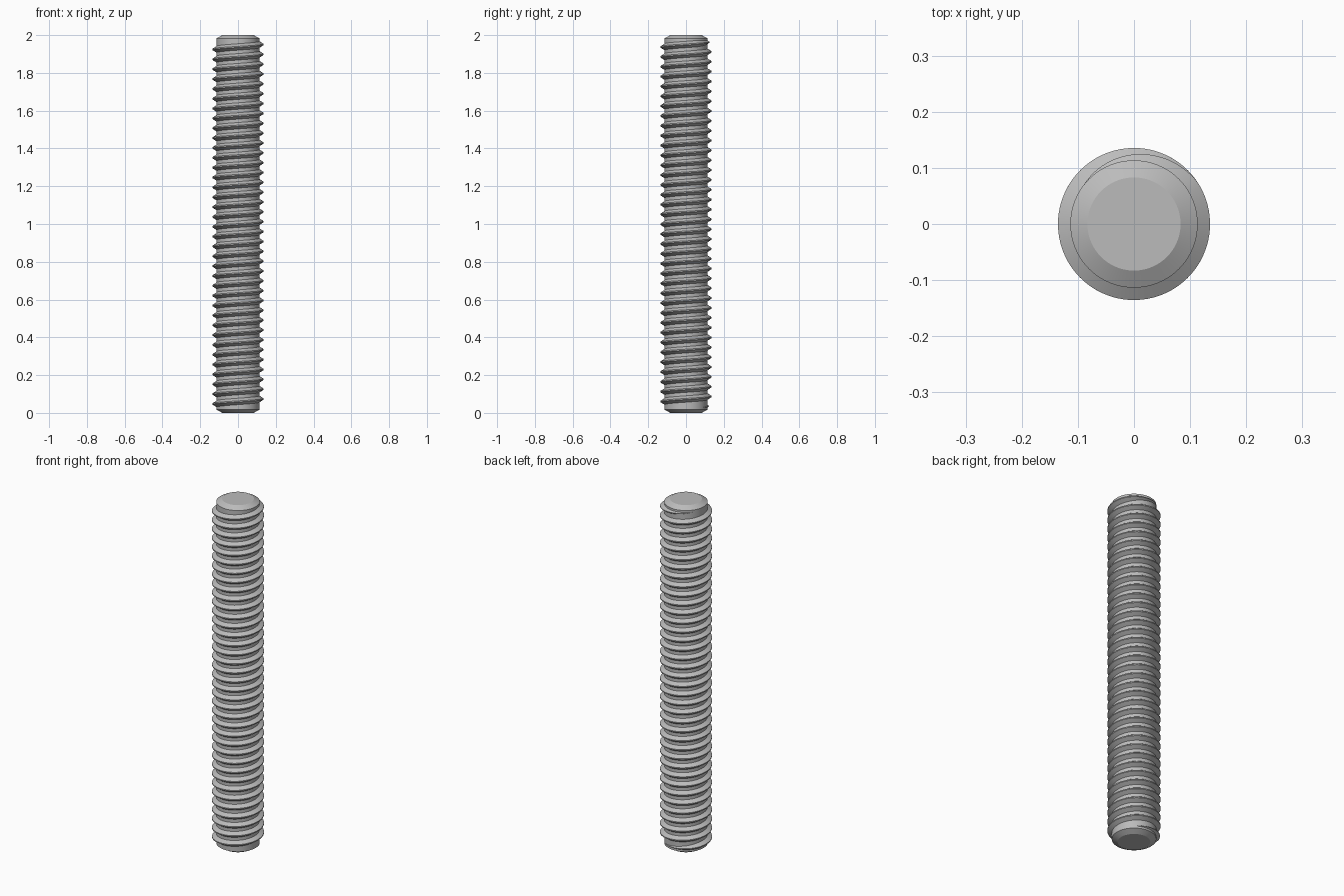
import bpy, bmesh
from math import cos, sin, radians, tau

CORE_R, CREST_R, END_R = 0.1135, 0.1355, 0.083
HEIGHT, CHAMFER = 2.0, 0.017
SEGMENTS = 96

cube = bpy.data.objects.get("Cube")
if cube:
    bpy.data.objects.remove(cube, do_unlink=True)

steel = bpy.data.materials.new("grey steel")
steel.use_nodes = True
colour = (0.5, 0.5, 0.5, 1)
steel.diffuse_color = colour
steel.node_tree.nodes["Principled BSDF"].inputs["Base Color"].default_value = colour


def finish(bm, name):
    """Turn a bmesh into a smooth shaded object with sharp edges kept."""
    bmesh.ops.recalc_face_normals(bm, faces=bm.faces)
    mesh = bpy.data.meshes.new(name)
    bm.to_mesh(mesh)
    bm.free()
    mesh.materials.append(steel)
    obj = bpy.data.objects.new(name, mesh)
    bpy.context.collection.objects.link(obj)
    bpy.ops.object.select_all(action="DESELECT")
    obj.select_set(True)
    bpy.context.view_layer.objects.active = obj
    bpy.ops.object.shade_smooth_by_angle(angle=radians(25))


def bridge(bm, a, b):
    """Join two equal loops of vertices with quads."""
    for k in range(len(a)):
        n = (k + 1) % len(a)
        bm.faces.new((a[k], a[n], b[n], b[k]))


def loft(bm, rings):
    """Skin a list of closed rings and cap both ends."""
    for a, b in zip(rings, rings[1:]):
        bridge(bm, a, b)
    bm.faces.new(rings[0])
    bm.faces.new(rings[-1])


# Rod core with chamfered ends
bm = bmesh.new()
profile = [(END_R, 0), (CORE_R, CHAMFER), (CORE_R, HEIGHT - CHAMFER), (END_R, HEIGHT)]
loft(bm, [[bm.verts.new((r * cos(tau * i / SEGMENTS), r * sin(tau * i / SEGMENTS), z))
           for i in range(SEGMENTS)] for r, z in profile])
finish(bm, "rod_core")

# Right-handed thread that fades into the core at both ends
START_Z, END_Z = 0.028, 1.972
START_ANGLE, TURNS, FADE = radians(45), 37.29, 0.32
BASE_HALF, CREST_HALF = 0.018, 0.003
root = CORE_R - 0.0015

bm = bmesh.new()
rings = []
steps = round(TURNS * SEGMENTS)
for i in range(steps + 1):
    t = TURNS * i / steps
    fade = max(0.03, min(1, t / FADE, (TURNS - t) / FADE))
    angle = START_ANGLE + tau * t
    z = START_Z + (END_Z - START_Z) * t / TURNS
    crest = root + (CREST_R - root) * fade
    section = [(root, -BASE_HALF), (crest, -CREST_HALF), (crest, CREST_HALF), (root, BASE_HALF)]
    rings.append([bm.verts.new((r * cos(angle), r * sin(angle), z + h * fade))
                  for r, h in section])
loft(bm, rings)
finish(bm, "screw_thread")
